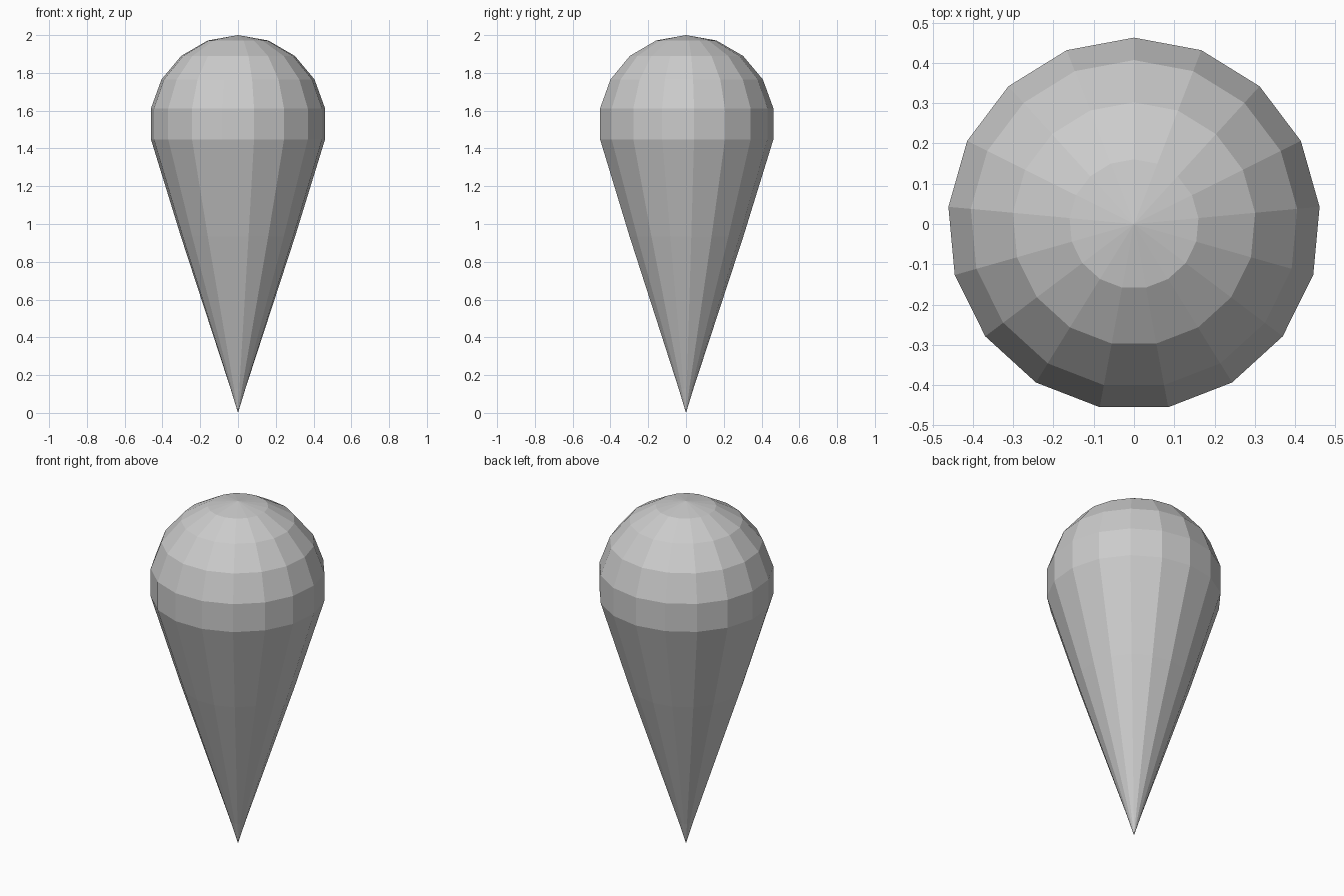
import bpy, bmesh
from math import sin, cos, pi, radians

if "Cube" in bpy.data.objects:
    bpy.data.objects.remove(bpy.data.objects["Cube"])

SIDES = 17
R, CZ = 0.47, 1.53

# Profile: round dome in 20 degree steps, then a long taper to the tip
profile = [(R * sin(radians(a)), CZ + R * cos(radians(a))) for a in (20, 40, 60, 80, 100)]
profile += [(0.304, 0.935), (0.04, 0.13)]

bm = bmesh.new()
top = bm.verts.new((0, 0, 2))
tip = bm.verts.new((0, 0, 0))
rings = [[bm.verts.new((r * sin(2 * pi * i / SIDES), r * cos(2 * pi * i / SIDES), z))
          for i in range(SIDES)] for r, z in profile]

# Skin the rings and close both ends with fans
for i in range(SIDES):
    j = (i + 1) % SIDES
    bm.faces.new((top, rings[0][i], rings[0][j]))
    for a, b in zip(rings, rings[1:]):
        bm.faces.new((a[i], b[i], b[j], a[j]))
    bm.faces.new((rings[-1][i], tip, rings[-1][j]))
bmesh.ops.recalc_face_normals(bm, faces=bm.faces)

mesh = bpy.data.meshes.new("teardrop_body")
bm.to_mesh(mesh)
bm.free()
bpy.context.collection.objects.link(bpy.data.objects.new("teardrop_body", mesh))
